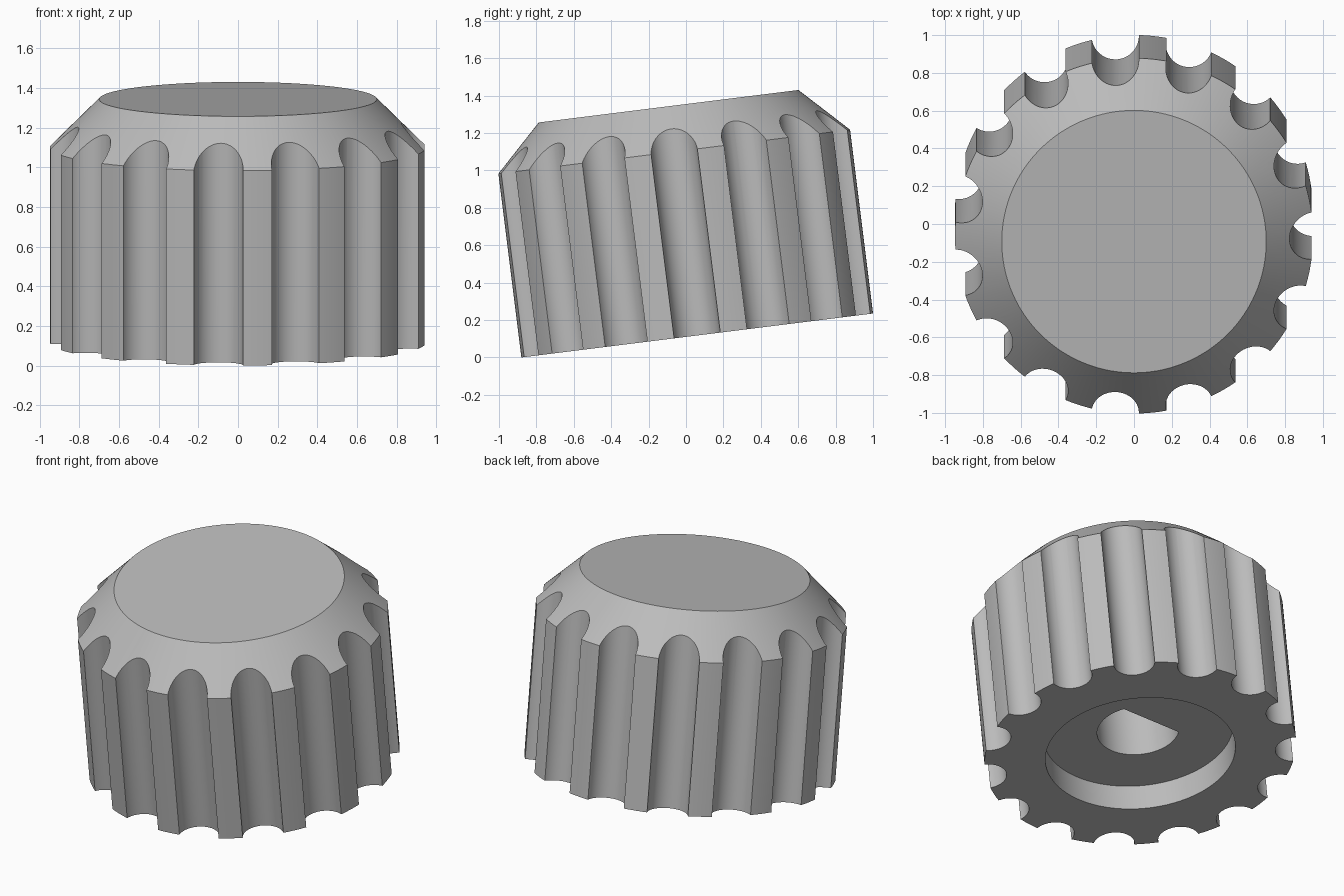
import bpy, bmesh, math
from mathutils import Matrix

if "Cube" in bpy.data.objects:
    bpy.data.objects.remove(bpy.data.objects["Cube"])

RADIUS, TOP_RADIUS = 0.948, 0.70
RIM, HEIGHT = 0.99, 1.235
FLUTES, FLUTE_RADIUS = 15, 0.125
RECESS_RADIUS, RECESS_DEPTH = 0.578, 0.17
SHAFT_RADIUS, SHAFT_FLAT, SHAFT_DEPTH = 0.25, 0.125, 0.75
TILT = math.atan(0.125)

grey = bpy.data.materials.new("plain grey")
grey.use_nodes = True
colour = (0.5, 0.5, 0.5, 1)
grey.diffuse_color = colour
grey.node_tree.nodes["Principled BSDF"].inputs["Base Color"].default_value = colour


def circle(radius, count):
    steps = [2 * math.pi * i / count for i in range(count)]
    return [(radius * math.cos(a), radius * math.sin(a)) for a in steps]


def stack(name, sections):
    """Closed solid through (outline, height) sections of equal point count."""
    bm = bmesh.new()
    rings = [[bm.verts.new((x, y, z)) for x, y in pts] for pts, z in sections]
    for low, high in zip(rings, rings[1:]):
        for i in range(len(low)):
            j = (i + 1) % len(low)
            bm.faces.new((low[i], low[j], high[j], high[i]))
    bm.faces.new(rings[0][::-1])
    bm.faces.new(rings[-1])
    mesh = bpy.data.meshes.new(name)
    bm.to_mesh(mesh)
    bm.free()
    obj = bpy.data.objects.new(name, mesh)
    bpy.context.collection.objects.link(obj)
    return obj


def cut(target, cutter):
    cutter.hide_render = True
    mod = target.modifiers.new("cut", 'BOOLEAN')
    mod.operation = 'DIFFERENCE'
    mod.solver = 'EXACT'
    mod.object = cutter
    bpy.context.view_layer.objects.active = target
    bpy.ops.object.modifier_apply(modifier=mod.name)
    bpy.data.objects.remove(cutter)


# Body with a sloped shoulder
knob = stack("knob", [(circle(RADIUS, 180), 0), (circle(RADIUS, 180), RIM),
                      (circle(TOP_RADIUS, 180), HEIGHT)])
knob.data.materials.append(grey)

# Grip flutes around the side
for i in range(FLUTES):
    flute = stack("flute_cutter", [(circle(FLUTE_RADIUS, 48), -0.2),
                                   (circle(FLUTE_RADIUS, 48), HEIGHT + 0.2)])
    flute.data.transform(Matrix.Rotation(2 * math.pi * i / FLUTES, 4, 'Z')
                         @ Matrix.Translation((RADIUS, 0, 0)))
    cut(knob, flute)

# Round recess underneath
recess = circle(RECESS_RADIUS, 96)
cut(knob, stack("recess_cutter", [(recess, -0.2), (recess, RECESS_DEPTH)]))

# D-shaped shaft hole, flat toward the back
start = math.pi - math.asin(SHAFT_FLAT / SHAFT_RADIUS)
sweep = math.pi + 2 * math.asin(SHAFT_FLAT / SHAFT_RADIUS)
arc = [start + sweep * i / 48 for i in range(49)]
shaft = [(SHAFT_RADIUS * math.cos(a), SHAFT_RADIUS * math.sin(a)) for a in arc]
cut(knob, stack("shaft_cutter", [(shaft, -0.1), (shaft, SHAFT_DEPTH)]))

# Shading, then lean the knob toward the front
bpy.ops.object.select_all(action='DESELECT')
knob.select_set(True)
bpy.context.view_layer.objects.active = knob
bpy.ops.object.shade_smooth_by_angle(angle=math.radians(30))
knob.rotation_euler.x = TILT
knob.location = (0, 0.06, 0.1175)
